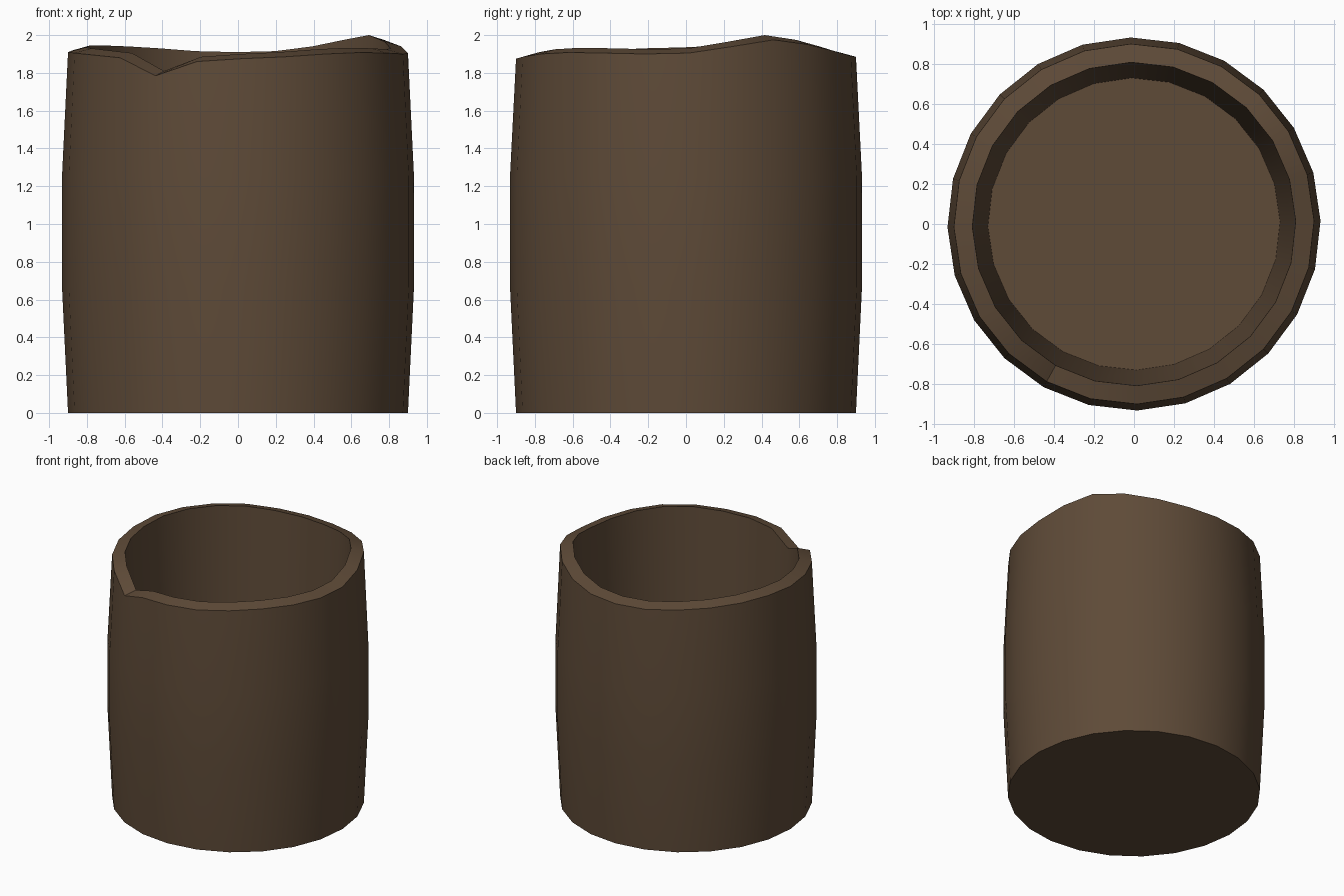
import bpy, bmesh, math

if "Cube" in bpy.data.objects:
    bpy.data.objects.remove(bpy.data.objects["Cube"])

SIDES = 24
PHASE = math.radians(1)

# Chipped rim height every 15 degrees, counter-clockwise from +x
RIM = [1.905, 1.94, 1.975, 1.95, 1.915, 1.89, 1.885, 1.89,
       1.905, 1.915, 1.92, 1.92, 1.91, 1.905, 1.895, 1.88,
       1.785, 1.86, 1.875, 1.885, 1.90, 1.908, 1.905, 1.90]

bm = bmesh.new()


def ring(radius, heights):
    """One loop of the barrel at a radius, with a height per corner."""
    loop = []
    for i in range(SIDES):
        a = PHASE + math.tau * i / SIDES
        loop.append(bm.verts.new((radius * math.cos(a), radius * math.sin(a), heights[i])))
    return loop


def flat(z):
    return [z] * SIDES


# Outer wall from the base up, over the rim, then down the inside to the floor
rings = [
    ring(0.90, flat(0.0)),
    ring(0.932, flat(0.67)),
    ring(0.932, flat(1.25)),
    ring(0.90, RIM),
    ring(0.808, [z + 0.025 for z in RIM]),
    ring(0.73, flat(0.15)),
]
for low, high in zip(rings, rings[1:]):
    for i in range(SIDES):
        j = (i + 1) % SIDES
        bm.faces.new((low[i], low[j], high[j], high[i]))

# Base and inside floor
bm.faces.new(rings[0][::-1])
bm.faces.new(rings[-1])
bmesh.ops.recalc_face_normals(bm, faces=bm.faces)

mesh = bpy.data.meshes.new("chipped_cup")
bm.to_mesh(mesh)
bm.free()

brown = bpy.data.materials.new("dark brown clay")
brown.diffuse_color = (0.112, 0.069, 0.039, 1)
brown.use_nodes = True
brown.node_tree.nodes["Principled BSDF"].inputs["Base Color"].default_value = brown.diffuse_color
mesh.materials.append(brown)

cup = bpy.data.objects.new("chipped_cup", mesh)
bpy.context.collection.objects.link(cup)
bpy.context.view_layer.objects.active = cup
cup.select_set(True)
bpy.ops.object.shade_smooth_by_angle(angle=math.radians(30))
